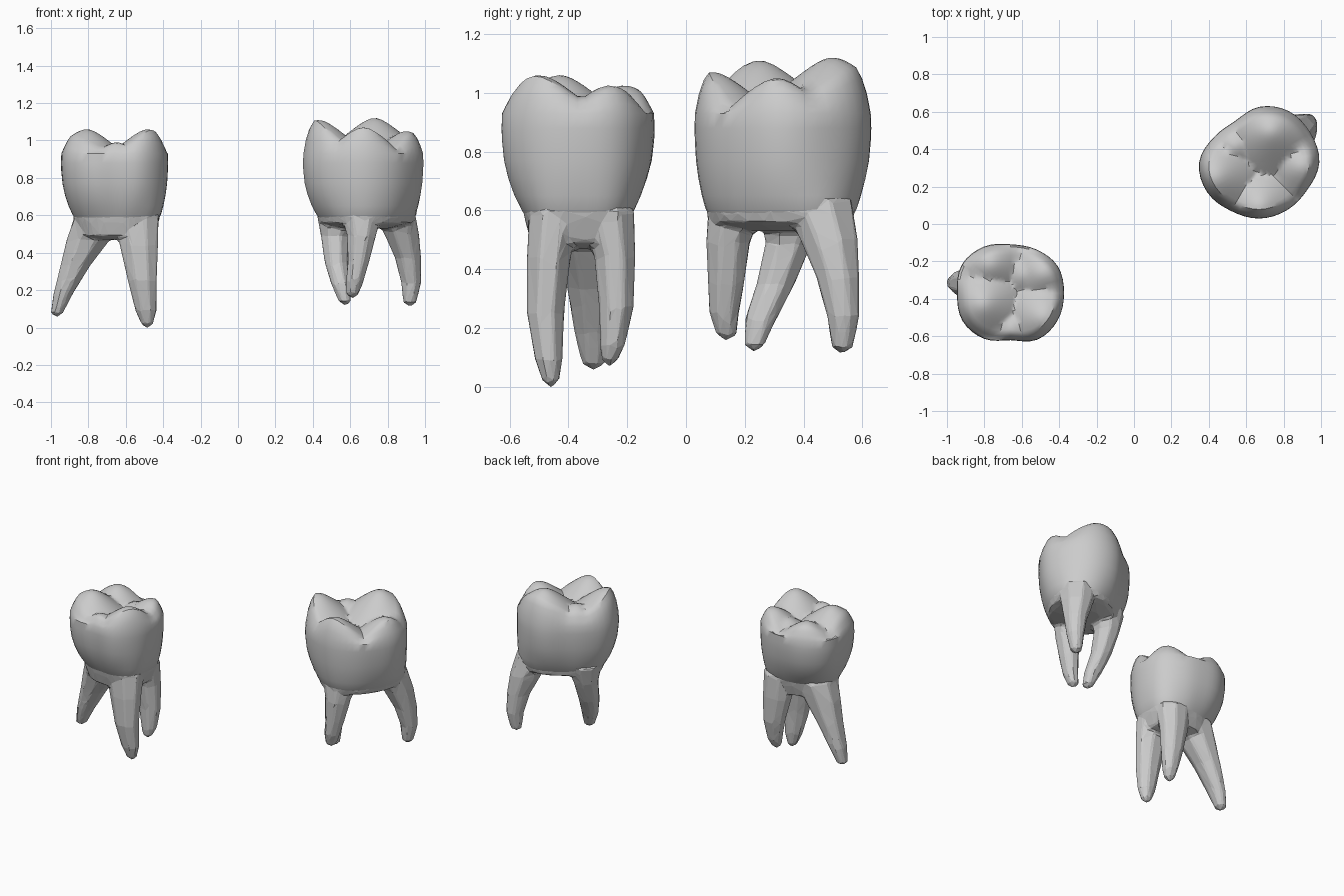
import bpy, bmesh, math

if "Cube" in bpy.data.objects:
    bpy.data.objects.remove(bpy.data.objects["Cube"])

SIDES = 48
ANGLES = [math.tau * i / SIDES for i in range(SIDES)]


def radius_at(radii, t):
    # smooth closed interpolation through radii given every 30 degrees
    n = len(radii)
    u = t / math.tau * n
    i, f = int(u), u - int(u)
    a, b, c, d = (radii[(i + k) % n] for k in (-1, 0, 1, 2))
    return b + 0.5 * f * (c - a + f * (2*a - 5*b + 4*c - d + f * (3*(b - c) + d - a)))


def loft(name, stacks):
    # skin each stack of closed rings; one-point rings close the ends
    bm = bmesh.new()
    for rings in stacks:
        loops = [[bm.verts.new(p) for p in ring] for ring in rings]
        for lo, hi in zip(loops, loops[1:]):
            n = max(len(lo), len(hi))
            for i in range(n):
                j = (i + 1) % n
                if len(lo) == 1:
                    bm.faces.new((lo[0], hi[j], hi[i]))
                elif len(hi) == 1:
                    bm.faces.new((lo[i], lo[j], hi[0]))
                else:
                    bm.faces.new((lo[i], lo[j], hi[j], hi[i]))
    bmesh.ops.recalc_face_normals(bm, faces=bm.faces)
    me = bpy.data.meshes.new(name)
    bm.to_mesh(me)
    bm.free()
    ob = bpy.data.objects.new(name, me)
    bpy.context.collection.objects.link(ob)
    return ob


def root_rings(stations, sides=8):
    # tapering root through (x, y, z, half width x, half width y)
    rings = [[stations[0][:3]]]
    for x, y, z, rx, ry in stations:
        rings.append([(x + rx * math.cos(math.tau * (i + 0.5) / sides),
                       y + ry * math.sin(math.tau * (i + 0.5) / sides), z)
                      for i in range(sides)])
    x, y, z = stations[-1][:3]
    rings.append([(x, y, z - 0.025)])
    return rings


def tooth(name, centre, bulge, neck, cusps, fork_z, roots, steep=0.85):
    cx, cy = centre

    def height(x, y):
        # highest of several rounded cones; the creases become grooves
        return max(z - steep * (math.hypot(math.hypot(x - a, y - b), 0.06) - 0.06)
                   for a, b, z in cusps)

    def ring(weight, scale, z=None, lift=1.0):
        pts = []
        for t in ANGLES:
            rn, rb = radius_at(neck, t), radius_at(bulge, t)
            r = (rn + (rb - rn) * weight) * scale
            x, y = cx + r * math.cos(t), cy + r * math.sin(t)
            h = z if z is not None else 0.92 + (height(x, y) - 0.92) * lift
            pts.append((x, y, h))
        return pts

    # crown: swelling sides, rim, chewing surface
    rings = [ring(0, 0.97, 0.585)]
    for w, z in ((0.08, 0.605), (0.4, 0.65), (0.7, 0.71), (0.9, 0.77),
                 (1, 0.84), (1.02, 0.88), (0.99, 0.93)):
        rings.append(ring(w, 1, z))
    rings += [ring(1, 0.955, lift=0.55), ring(1, 0.90, lift=0.85)]
    rings += [ring(1, 0.84 - k * 0.06) for k in range(14)]
    rings.append([(cx, cy, height(cx, cy))])
    ob = loft(name + "_crown", [rings])
    bpy.ops.object.select_all(action='DESELECT')
    ob.select_set(True)
    bpy.context.view_layer.objects.active = ob
    bpy.ops.object.shade_smooth_by_angle(angle=math.radians(35))

    # trunk and roots, fused and then faceted
    trunk = [[(cx, cy, fork_z)], ring(0, 0.5, fork_z), ring(0, 0.84, fork_z + 0.02),
             ring(0, 0.95, 0.56), ring(0, 1, 0.6), ring(0, 1, 0.65), [(cx, cy, 0.66)]]
    ob = loft(name + "_roots", [trunk] + [root_rings(s) for s in roots])
    fuse = ob.modifiers.new("fuse", 'REMESH')
    fuse.mode = 'VOXEL'
    fuse.voxel_size = 0.01
    soft = ob.modifiers.new("soften", 'SMOOTH')
    soft.factor = 0.5
    soft.iterations = 8
    facet = ob.modifiers.new("facet", 'DECIMATE')
    facet.ratio = 0.035


# left tooth: two roots on the inner side, one splayed outward
tooth("left_tooth", (-0.66, -0.37),
      [.285, .29, .27, .26, .285, .30, .285, .295, .28, .25, .285, .29],
      [.245, .255, .215, .185, .185, .205, .22, .21, .19, .18, .21, .25],
      [(-.48, -.50, 1.06), (-.48, -.26, 1.025), (-.81, -.43, 1.06), (-.77, -.21, 1.025),
       (-.58, -.27, .98), (-.65, -.56, .99)], 0.47,
      [[(-.545, -.445, .6, .13, .095), (-.53, -.467, .44, .11, .08),
        (-.512, -.478, .25, .083, .068), (-.492, -.467, .09, .06, .05), (-.485, -.46, .018, .034, .03)],
       [(-.54, -.265, .6, .12, .095), (-.525, -.242, .44, .1, .075),
        (-.505, -.237, .27, .075, .063), (-.50, -.25, .14, .052, .045), (-.505, -.26, .09, .034, .03)],
       [(-.75, -.35, .6, .13, .15), (-.80, -.33, .47, .125, .115), (-.87, -.32, .33, .085, .09),
        (-.935, -.315, .18, .055, .068), (-.968, -.315, .078, .036, .042)]])

# right tooth, turned on its axis
tooth("right_tooth", (0.67, 0.33),
      [.32, .315, .315, .295, .255, .275, .32, .32, .30, .30, .295, .295],
      [.27, .305, .28, .225, .195, .215, .245, .24, .25, .26, .25, .245],
      [(.43, .25, 1.11), (.73, .50, 1.12), (.67, .09, 1.07), (.90, .31, 1.05),
       (.54, .42, 1.035)], 0.53,
      [[(.53, .36, .62, .12, .12), (.518, .35, .49, .08, .085), (.525, .305, .35, .067, .07),
        (.55, .255, .23, .055, .058), (.572, .232, .14, .036, .036)],
       [(.66, .17, .62, .12, .1), (.66, .143, .49, .083, .08), (.645, .137, .36, .063, .067),
        (.625, .13, .25, .05, .054), (.612, .138, .178, .036, .038)],
       [(.83, .44, .64, .12, .13), (.875, .487, .5, .1, .105), (.91, .517, .37, .075, .078),
        (.926, .535, .24, .057, .059), (.918, .532, .133, .038, .038)]])
